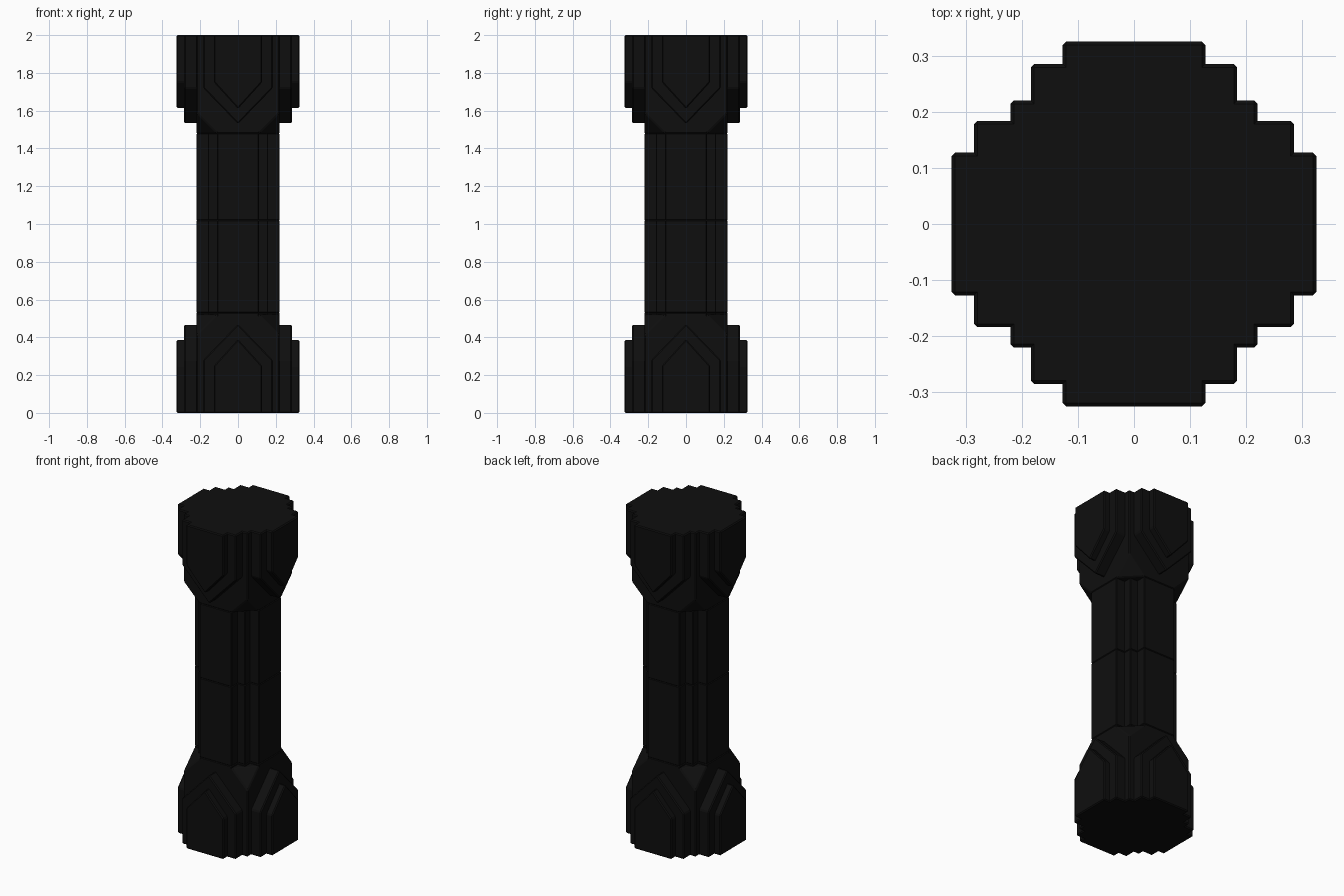
import bpy
import bmesh

cube = bpy.data.objects.get("Cube")
if cube:
    bpy.data.objects.remove(cube, do_unlink=True)

HEIGHT = 2.0
HALF = 0.22       # half width of the shaft and head cores
FACE = 0.11       # half width of each raised shaft face
NOTCH = 0.16      # half width of the stepped corner rib

stone = bpy.data.materials.new("black_stone")
stone.use_nodes = True
colour = (0.0045, 0.0045, 0.0045, 1)
stone.diffuse_color = colour
bsdf = stone.node_tree.nodes["Principled BSDF"]
bsdf.inputs["Base Color"].default_value = colour
bsdf.inputs["Roughness"].default_value = 0.9


def make_part(name, solids, flip=False, bevel=0.006):
    """Each solid is a list of corner points, closed as a convex block."""
    bm = bmesh.new()
    for points in solids:
        verts = [bm.verts.new((x, y, HEIGHT - z if flip else z))
                 for x, y, z in points]
        bmesh.ops.convex_hull(bm, input=verts)
    bmesh.ops.dissolve_limit(bm, angle_limit=0.01, verts=bm.verts, edges=bm.edges)
    bmesh.ops.recalc_face_normals(bm, faces=bm.faces)
    mesh = bpy.data.meshes.new(name)
    bm.to_mesh(mesh)
    bm.free()
    mesh.materials.append(stone)
    obj = bpy.data.objects.new(name, mesh)
    bpy.context.collection.objects.link(obj)
    mod = obj.modifiers.new("worn_edges", "BEVEL")
    mod.width = bevel
    mod.segments = 1
    mod.limit_method = "ANGLE"
    return obj


def box(hx, hy, z0, z1):
    return [(x, y, z) for x in (-hx, hx) for y in (-hy, hy) for z in (z0, z1)]


def pointed_slab(width, depth, shoulder, tip, turned):
    """Gabled slab running right through the column along one axis."""
    outline = [(-width, 0), (width, 0), (width, shoulder),
               (0, tip), (-width, shoulder)]
    points = [(a, d, z) for d in (-depth, depth) for a, z in outline]
    return [(y, x, z) for x, y, z in points] if turned else points


# Shaft: stacked notched drums with fine joints between them
joints = [0.46, 0.53, 1.02, 1.48, 1.54]
for i, (low, high) in enumerate(zip(joints, joints[1:])):
    make_part(f"shaft_drum_{i + 1}", [
        box(HALF, FACE, low, high),
        box(FACE, HALF, low, high),
        box(NOTCH, NOTCH, low, high)], bevel=0.004)

# Base and capital are the same shape, mirrored in height
for label, flip in (("base", False), ("capital", True)):
    # Square core whose corners slope in to meet the shaft
    core = box(HALF, HALF, 0, 0.41)
    for sx in (-1, 1):
        for sy in (-1, 1):
            core += [(sx * HALF, sy * FACE, 0.52), (sx * FACE, sy * HALF, 0.52)]
    make_part(f"{label}_core", [core], flip)

    # Two layers of gabled slabs on all four sides
    for layer, size in (("inner", (0.184, 0.285, 0.28, 0.47)),
                        ("outer", (0.127, 0.325, 0.25, 0.39))):
        for side, turned in (("front_back", False), ("left_right", True)):
            make_part(f"{label}_{layer}_slab_{side}",
                      [pointed_slab(*size, turned)], flip)
